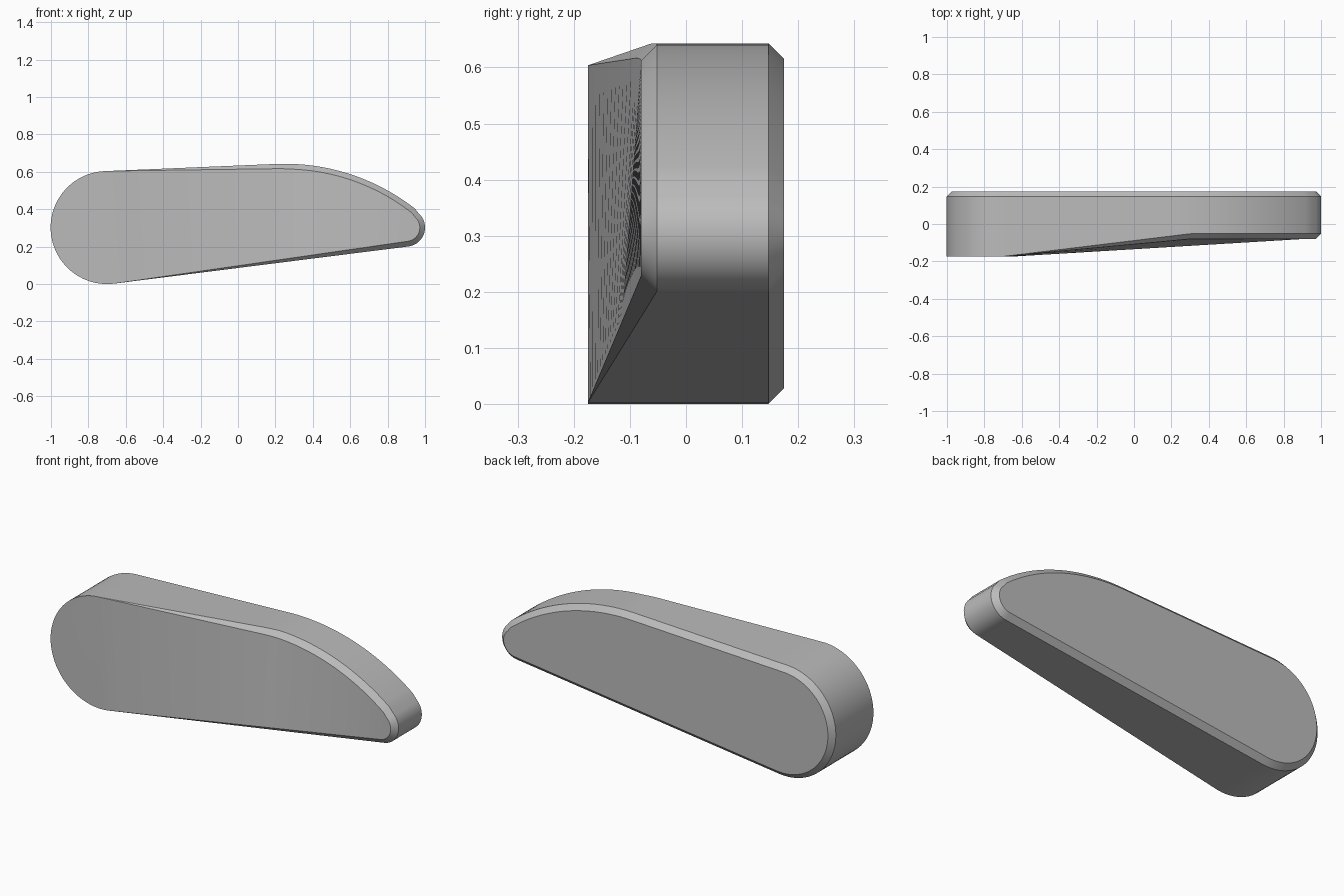
import bpy, bmesh
from math import cos, sin, radians

cube = bpy.data.objects.get("Cube")
if cube:
    bpy.data.objects.remove(cube, do_unlink=True)

FRONT, BACK, CHAMFER = -0.175, 0.175, 0.028
RAMP = 0.123  # how far the front edge recedes towards the tip


def arc(cx, cz, r, a0, a1, n):
    """Points of an arc, each as (x, z, normal x, normal z)."""
    pts = []
    for i in range(n + 1):
        a = radians(a0 + (a1 - a0) * i / n)
        pts.append((cx + r * cos(a), cz + r * sin(a), cos(a), sin(a)))
    return pts


def mix(p, q, t):
    return tuple(a + (b - a) * t for a, b in zip(p, q))


# Side outline: round heel, rising top, curved shoulder, small round tip
heel = arc(-0.7, 0.302, 0.302, 277, 92.4, 40)
shoulder = arc(0.25, -0.487, 1.13, 92.4, 52, 24)
tip = arc(0.898, 0.302, 0.102, 48, -83, 20)
top = [mix(heel[-1], shoulder[0], i / 12) for i in range(12)] + shoulder
x0, x1 = top[0][0], top[-1][0]
bottom = [mix(heel[0], tip[-1], (p[0] - x0) / (x1 - x0)) for p in top]

# Closed loop of points, each with its share of the front slope
loop = [(p, 0) for p in heel[:-1]]
i_top = len(loop)
loop += [(p, min(1, (p[0] - x0) / (0.3 - x0))) for p in top]
i_tip = len(loop)
loop += [(p, 1) for p in tip[:-1]]
i_bottom = len(loop)
b0, b1 = bottom[0][0], bottom[-1][0]
loop += [(p, (p[0] - b0) / (b1 - b0)) for p in reversed(bottom[1:])]
count = len(loop)

bm = bmesh.new()


def ring(place):
    verts = []
    for p, f in loop:
        inset, y = place(f)
        verts.append(bm.verts.new((p[0] - p[2] * inset, y, p[1] - p[3] * inset)))
    return verts


rings = [
    ring(lambda f: (CHAMFER, BACK)),
    ring(lambda f: (0, BACK - CHAMFER)),
    ring(lambda f: (0, FRONT + RAMP * f)),
    ring(lambda f: (CHAMFER * f, FRONT + (RAMP - CHAMFER) * f)),
]

# Back chamfer, side wall and tapering front chamfer
for a, b in zip(rings, rings[1:]):
    for i in range(count):
        j = (i + 1) % count
        bm.faces.new((a[i], a[j], b[j], b[i]))
bm.faces.new(rings[0])

# Front: flat heel, sloping middle, flat tip
face = rings[3]
bm.faces.new(face[:i_top + 1])
for k in range(len(top) - 1):
    t = i_top + k
    b = (count - k) % count
    bm.faces.new((face[t], face[t + 1], face[count - k - 1], face[b]))
bm.faces.new(face[i_tip - 1:i_bottom + 1])

bmesh.ops.remove_doubles(bm, verts=bm.verts, dist=0.0001)
bmesh.ops.recalc_face_normals(bm, faces=bm.faces)
mesh = bpy.data.meshes.new("tapered_body")
bm.to_mesh(mesh)
bm.free()
body = bpy.data.objects.new("tapered_body", mesh)
bpy.context.collection.objects.link(body)

# Plain grey material
grey = bpy.data.materials.new("plain_grey")
grey.use_nodes = True
colour = (0.5, 0.5, 0.5, 1)
grey.diffuse_color = colour
grey.node_tree.nodes["Principled BSDF"].inputs["Base Color"].default_value = colour
mesh.materials.append(grey)

bpy.ops.object.select_all(action="DESELECT")
body.select_set(True)
bpy.context.view_layer.objects.active = body
bpy.ops.object.shade_smooth_by_angle(angle=radians(30))
